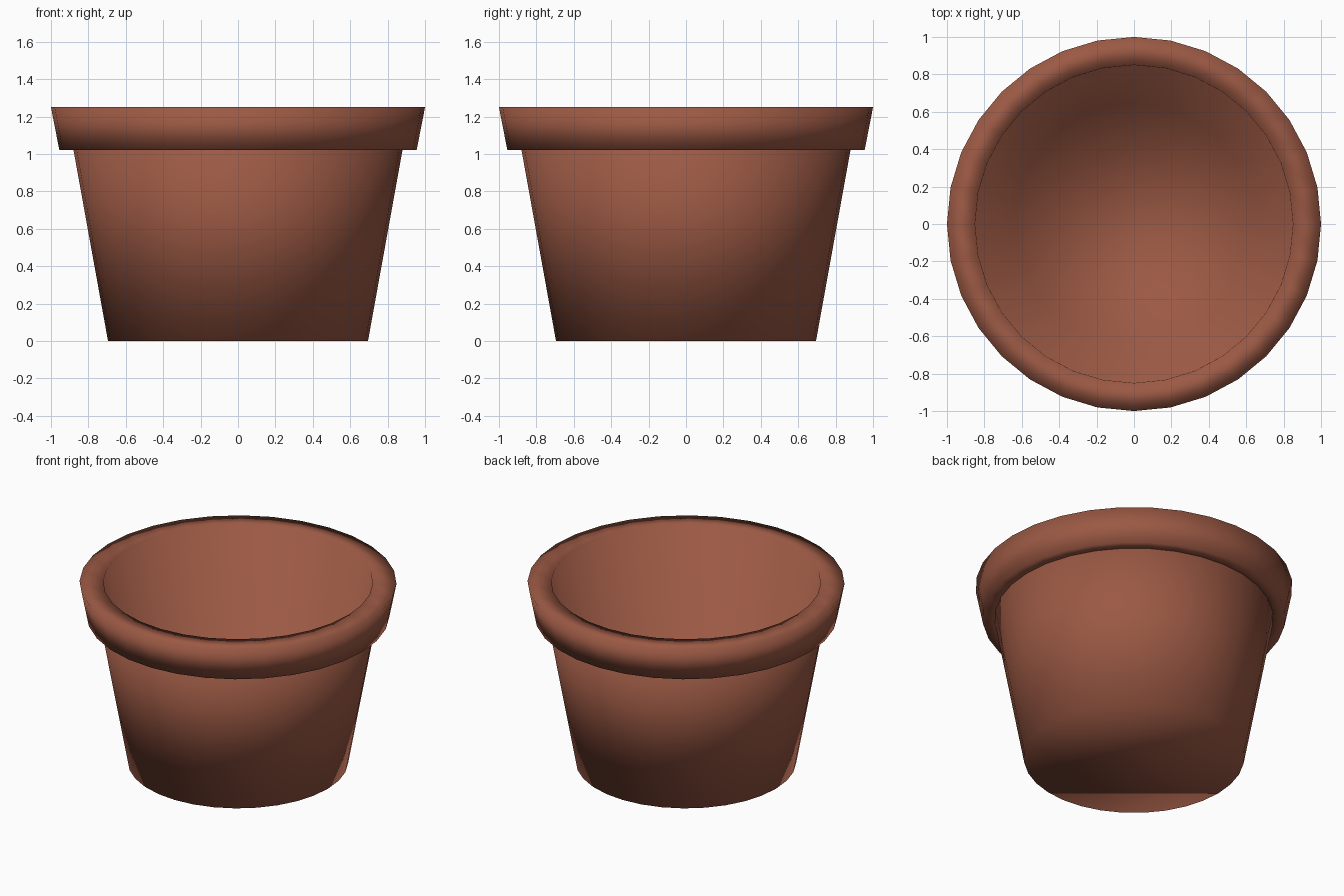
import bpy, bmesh, math

if "Cube" in bpy.data.objects:
    bpy.data.objects.remove(bpy.data.objects["Cube"])

SIDES = 32

terracotta = bpy.data.materials.new("terracotta")
terracotta.diffuse_color = (0.33, 0.1, 0.058, 1.0)
terracotta.use_nodes = True
terracotta.node_tree.nodes["Principled BSDF"].inputs["Base Color"].default_value = terracotta.diffuse_color


def lathe(name, profile, caps=False, loop=False):
    """Revolve (radius, z) points around z; caps fill both end rings,
    loop joins the last ring back to the first."""
    bm = bmesh.new()
    rings = []
    for r, z in profile:
        rings.append([bm.verts.new((r * math.cos(2 * math.pi * i / SIDES),
                                    r * math.sin(2 * math.pi * i / SIDES), z))
                      for i in range(SIDES)])
    following = rings[1:] + rings[:1] if loop else rings[1:]
    for a, b in zip(rings, following):
        for i in range(SIDES):
            j = (i + 1) % SIDES
            bm.faces.new((a[i], a[j], b[j], b[i]))
    if caps:
        bm.faces.new(list(reversed(rings[0])))
        bm.faces.new(rings[-1])
    for f in bm.faces:
        f.smooth = True
    mesh = bpy.data.meshes.new(name)
    bm.to_mesh(mesh)
    bm.free()
    mesh.materials.append(terracotta)
    obj = bpy.data.objects.new(name, mesh)
    bpy.context.collection.objects.link(obj)
    return obj


# Tapered hollow body: base, outer wall, lip, inner wall, floor
lathe("pot_body", [(0.695, 0.0), (0.92, 1.245), (0.85, 1.245), (0.64, 0.1)], caps=True)

# Thick overhanging rim band
lathe("pot_rim", [(0.955, 1.02), (1.0, 1.25), (0.85, 1.25), (0.85, 1.02)], loop=True)
